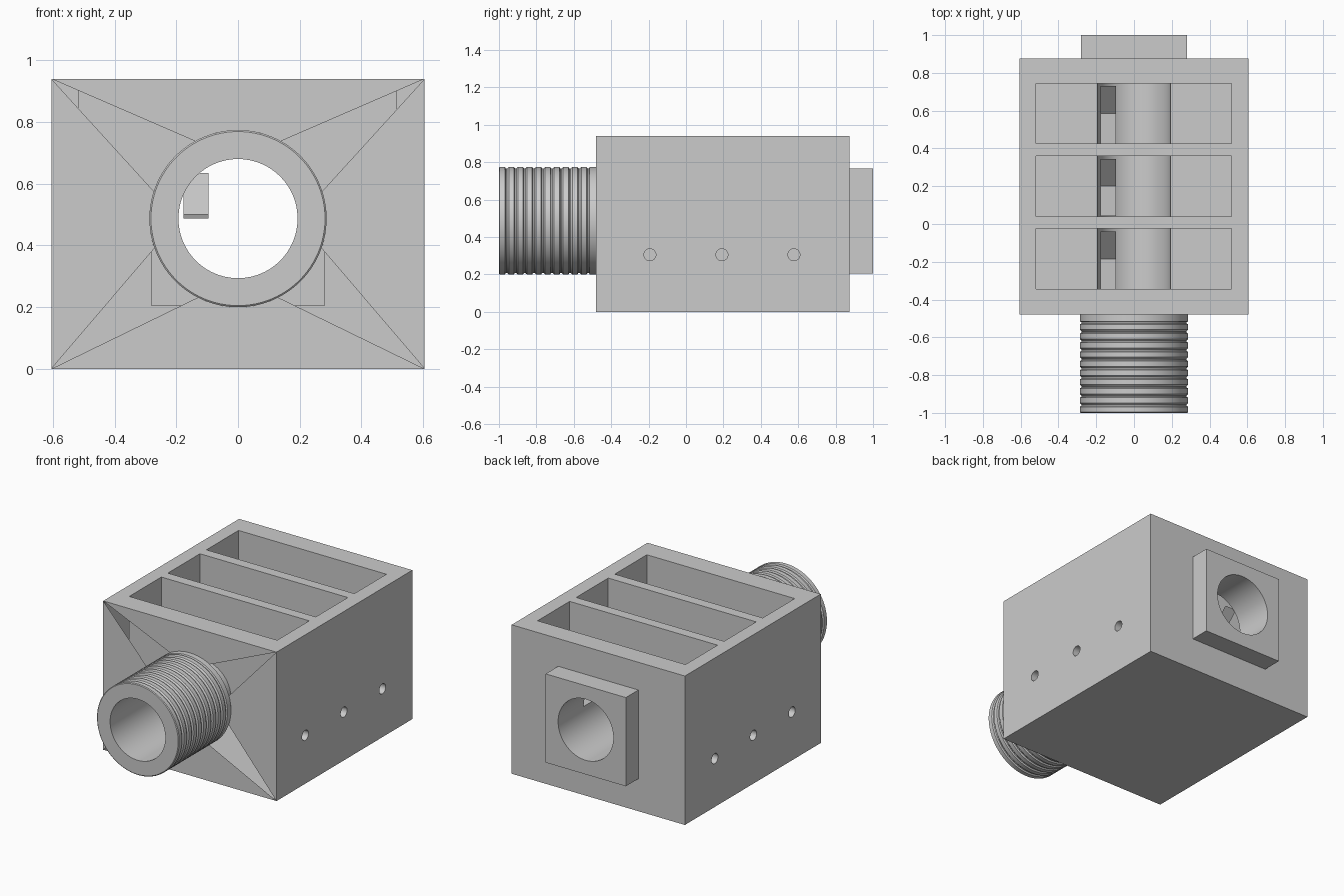
import bpy, bmesh
from math import sin, cos, radians, pi

cube = bpy.data.objects.get("Cube")
if cube:
    bpy.data.objects.remove(cube, do_unlink=True)

grey = bpy.data.materials.new("plain grey")
grey.use_nodes = True
COLOUR = (0.6, 0.6, 0.6, 1)
grey.diffuse_color = COLOUR
grey.node_tree.nodes["Principled BSDF"].inputs["Base Color"].default_value = COLOUR

FRONT, BACK, HALF, TOP = -0.48, 0.875, 0.605, 0.94
AXIS, BORE, TUBE = 0.487, 0.193, 0.287
POCKETS = (-0.185, 0.2, 0.585)
SIDES = 96


def add_object(name, bm):
    mesh = bpy.data.meshes.new(name)
    bm.to_mesh(mesh)
    bm.free()
    mesh.materials.append(grey)
    obj = bpy.data.objects.new(name, mesh)
    bpy.context.collection.objects.link(obj)
    return obj


def activate(obj):
    bpy.ops.object.select_all(action='DESELECT')
    obj.select_set(True)
    bpy.context.view_layer.objects.active = obj


def box(name, x0, x1, y0, y1, z0, z1):
    bm = bmesh.new()
    bmesh.ops.create_cube(bm, size=1)
    for v in bm.verts:
        v.co = (x1 if v.co.x > 0 else x0, y1 if v.co.y > 0 else y0,
                z1 if v.co.z > 0 else z0)
    return add_object(name, bm)


def lathe(name, profile, closed_ends=False):
    """Spin (y, radius) points around the bore axis."""
    bm = bmesh.new()
    rings = [[bm.verts.new((r * cos(2 * pi * i / SIDES), y,
                            AXIS + r * sin(2 * pi * i / SIDES)))
              for i in range(SIDES)] for y, r in profile]
    for a, b in zip(rings, rings[1:]):
        for i in range(SIDES):
            j = (i + 1) % SIDES
            bm.faces.new((a[i], a[j], b[j], b[i]))
    if closed_ends:
        bm.faces.new(rings[0])
        bm.faces.new(rings[-1])
        bmesh.ops.recalc_face_normals(bm, faces=bm.faces)
    return add_object(name, bm)


def combine(target, other, operation):
    mod = target.modifiers.new(operation, 'BOOLEAN')
    mod.object, mod.operation, mod.solver = other, operation, 'EXACT'
    activate(target)
    bpy.ops.object.modifier_apply(modifier=mod.name)
    bpy.data.objects.remove(other, do_unlink=True)


def pin_hole(x, y):
    bpy.ops.mesh.primitive_cylinder_add(vertices=32, radius=0.032, depth=0.18,
                                        location=(x, y, 0.305), rotation=(0, pi / 2, 0))
    return bpy.context.object


# Housing with rear block, through bore, open pockets and side pin holes
housing = box("housing", -HALF, HALF, FRONT, BACK, 0, TOP)
combine(housing, box("rear_block", -0.28, 0.28, 0.8, 1, 0.205, 0.765), 'UNION')
for c in POCKETS:
    combine(housing, box("pocket", -0.518, 0.515, c - 0.16, c + 0.16, 0.485, 1.1), 'DIFFERENCE')
combine(housing, lathe("bore", [(-0.7, BORE), (1.2, BORE)], True), 'DIFFERENCE')
for c in POCKETS:
    for side in (-1, 1):
        combine(housing, pin_hole(side * HALF, c - 0.008), 'DIFFERENCE')

# Front wall: four panels around the tube, leaving narrow open gaps at the corners
bm = bmesh.new()
bm.from_mesh(housing.data)
front = [f for f in bm.faces if f.calc_center_median().y < FRONT + 0.001]
bmesh.ops.delete(bm, geom=front, context='FACES_ONLY')


def panel(corner_a, corner_b, start, end):
    arc = [radians(start + (end - start) * i / 16) for i in range(17)]
    points = [corner_a, corner_b]
    points += [(TUBE * cos(a), AXIS + TUBE * sin(a)) for a in arc]
    face = bm.faces.new([bm.verts.new((x, FRONT, z)) for x, z in points])
    face.normal_update()
    if face.normal.y > 0:
        face.normal_flip()


panel((-HALF, TOP), (HALF, TOP), 61, 119)
panel((HALF, 0), (-HALF, 0), 243, 297)
panel((HALF, TOP), (HALF, 0), -19.5, 18)
panel((-HALF, 0), (-HALF, TOP), 162, 199.5)
bmesh.ops.remove_doubles(bm, verts=bm.verts, dist=0.0001)
bm.to_mesh(housing.data)
bm.free()

# Ribbed tube at the front, open where it meets the housing
profile = [(FRONT, BORE), (-1, BORE), (-1, TUBE - 0.005)]
PITCH = 0.0485
for i in range(10):
    y = -1 + i * PITCH
    profile += [(y + 0.004, TUBE), (y + 0.032, TUBE), (y + 0.037, TUBE - 0.008),
                (y + 0.044, TUBE - 0.008)]
profile += [(-1 + 10 * PITCH, TUBE), (FRONT, TUBE)]
tube = lathe("ribbed_tube", profile)
bm = bmesh.new()
bm.from_mesh(tube.data)
bmesh.ops.recalc_face_normals(bm, faces=bm.faces)
rim = min(bm.faces, key=lambda f: f.calc_center_median().y)
if rim.normal.y > 0:
    bmesh.ops.reverse_faces(bm, faces=bm.faces)
bm.to_mesh(tube.data)
bm.free()

for obj in (housing, tube):
    activate(obj)
    bpy.ops.object.shade_smooth_by_angle(angle=radians(25))

# Small ramp with a downward-facing tongue in each pocket
for n, c in enumerate(POCKETS, 1):
    bm = bmesh.new()
    rows = [[bm.verts.new((x, y, z)) for x in (-0.177, -0.095)]
            for y, z in ((c - 0.158, 0.487), (c, 0.5), (c + 0.145, 0.635))]
    for i in (0, 1):
        (a, b), (d, e) = rows[i], rows[i + 1]
        bm.faces.new((a, d, e, b) if i == 0 else (a, b, e, d))
    add_object(f"pocket_ramp_{n}", bm)
